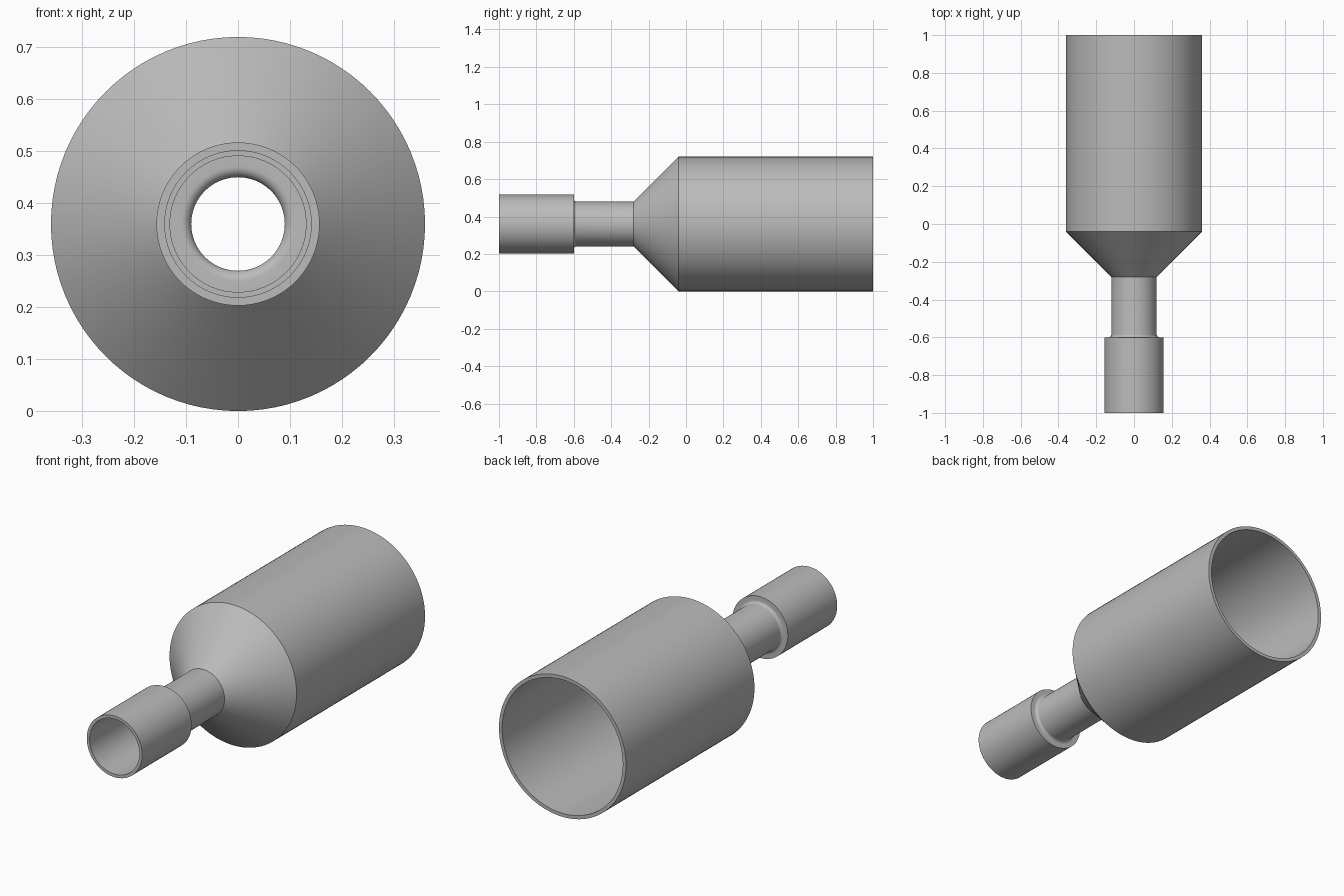
import bpy, bmesh
from math import sin, cos, pi, radians
from mathutils import Matrix, Vector

cube = bpy.data.objects.get("Cube")
if cube:
    bpy.data.objects.remove(cube, do_unlink=True)

AXIS_Z = 0.36
SEGMENTS = 96

grey = bpy.data.materials.new("plain grey")
grey.use_nodes = True
colour = (0.5, 0.5, 0.5, 1)
grey.diffuse_color = colour
grey.node_tree.nodes["Principled BSDF"].inputs["Base Color"].default_value = colour


def arc(y, r, radius, start, end, steps=8):
    """Profile points on an arc centred at (y, r), angles in degrees."""
    return [(y + radius * cos(radians(start + (end - start) * i / steps)),
             r + radius * sin(radians(start + (end - start) * i / steps)))
            for i in range(steps + 1)]


def revolve(name, profile):
    """Spin a closed (y, radius) profile about the length axis."""
    bm = bmesh.new()
    rings = []
    for i in range(SEGMENTS):
        a = 2 * pi * i / SEGMENTS
        rings.append([bm.verts.new((r * sin(a), y, AXIS_Z + r * cos(a))) for y, r in profile])
    n = len(profile)
    for i, ring in enumerate(rings):
        after = rings[(i + 1) % SEGMENTS]
        for j in range(n):
            k = (j + 1) % n
            bm.faces.new((ring[j], ring[k], after[k], after[j]))
    bmesh.ops.recalc_face_normals(bm, faces=bm.faces)
    mesh = bpy.data.meshes.new(name)
    bm.to_mesh(mesh)
    bm.free()
    mesh.materials.append(grey)
    obj = bpy.data.objects.new(name, mesh)
    bpy.context.collection.objects.link(obj)
    bpy.ops.object.select_all(action="DESELECT")
    obj.select_set(True)
    bpy.context.view_layer.objects.active = obj
    bpy.ops.object.shade_smooth_by_angle(angle=radians(30))
    return obj


# Outside: socket, filleted shoulder, neck, cone, wide barrel
outer = [(-1, 0.157), (-0.6, 0.157)]
outer += arc(-0.585, 0.135, 0.015, 180, 270)
outer += [(-0.28, 0.12), (-0.04, 0.36), (1, 0.36)]

# Inside, from the wide end back: barrel, cone, bore, rounded lip, stepped socket
inner = [(1, 0.342), (-0.033, 0.342), (-0.28, 0.09)]
inner += arc(-0.61, 0.11, 0.02, 270, 180)
inner += [(-0.63, 0.131), (-0.65, 0.131), (-0.65, 0.141), (-1, 0.141)]

revolve("reducer_pipe", outer + inner)
